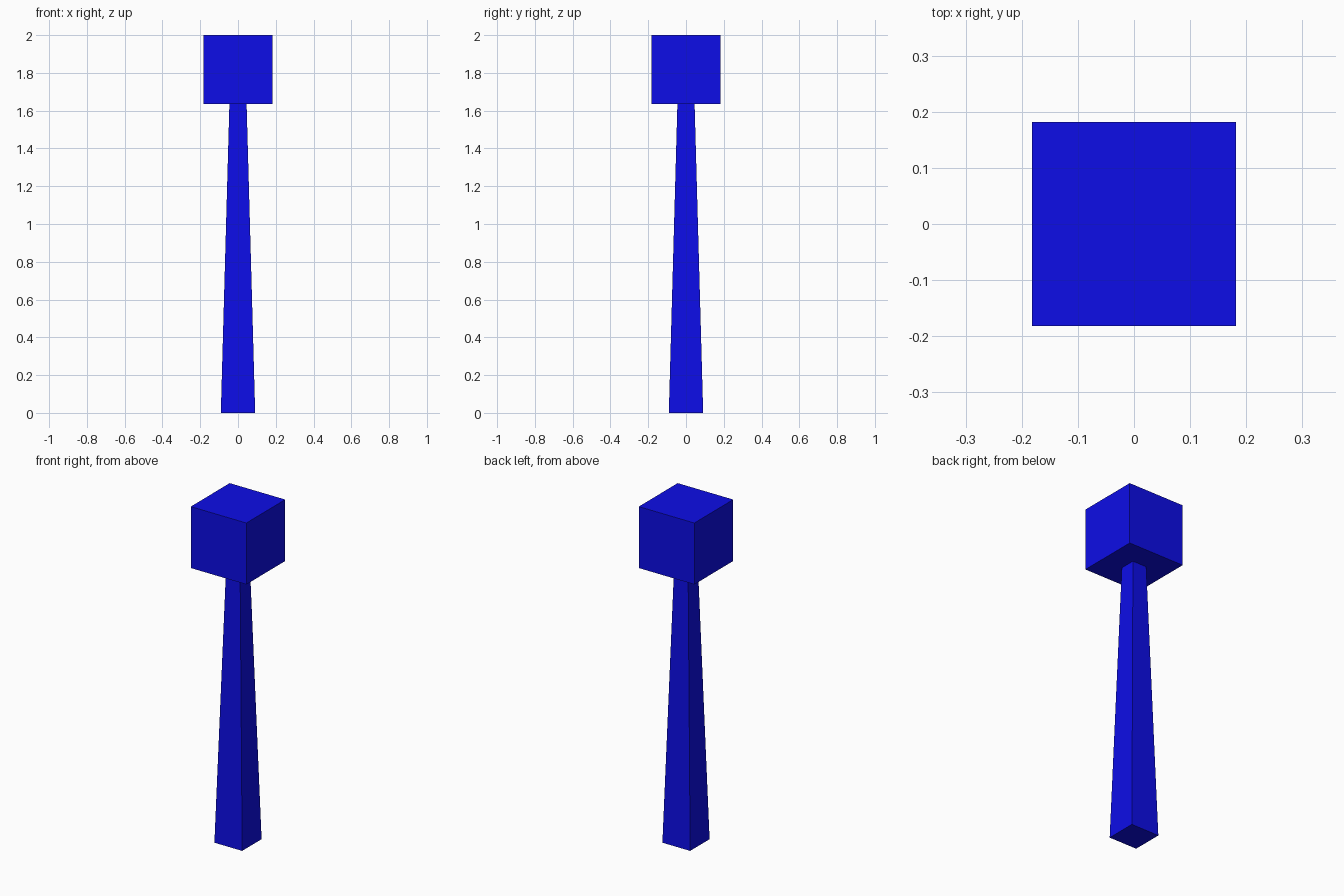
import bpy
import bmesh

if "Cube" in bpy.data.objects:
    bpy.data.objects.remove(bpy.data.objects["Cube"])

UNIT = 2 / 5.5            # head edge length; the whole model is 5.5 units tall
SHAFT_TOP = 4.5 * UNIT

blue = bpy.data.materials.new("blue")
blue.diffuse_color = (0.004, 0.004, 0.8, 1)
blue.use_nodes = True
blue.node_tree.nodes["Principled BSDF"].inputs["Base Color"].default_value = blue.diffuse_color


def square_block(name, z0, z1, bottom_width, top_width):
    """Square block from z0 to z1, tapered between two widths."""
    bm = bmesh.new()
    bmesh.ops.create_cube(bm, size=1)
    for v in bm.verts:
        top = v.co.z > 0
        width = top_width if top else bottom_width
        v.co.x *= width
        v.co.y *= width
        v.co.z = z1 if top else z0
    mesh = bpy.data.meshes.new(name)
    bm.to_mesh(mesh)
    bm.free()
    mesh.materials.append(blue)
    obj = bpy.data.objects.new(name, mesh)
    bpy.context.collection.objects.link(obj)
    return obj


# Tapered handle
square_block("shaft", 0, SHAFT_TOP, UNIT / 2, UNIT / 4)

# Cube on top
square_block("head", SHAFT_TOP, 2, UNIT, UNIT)
